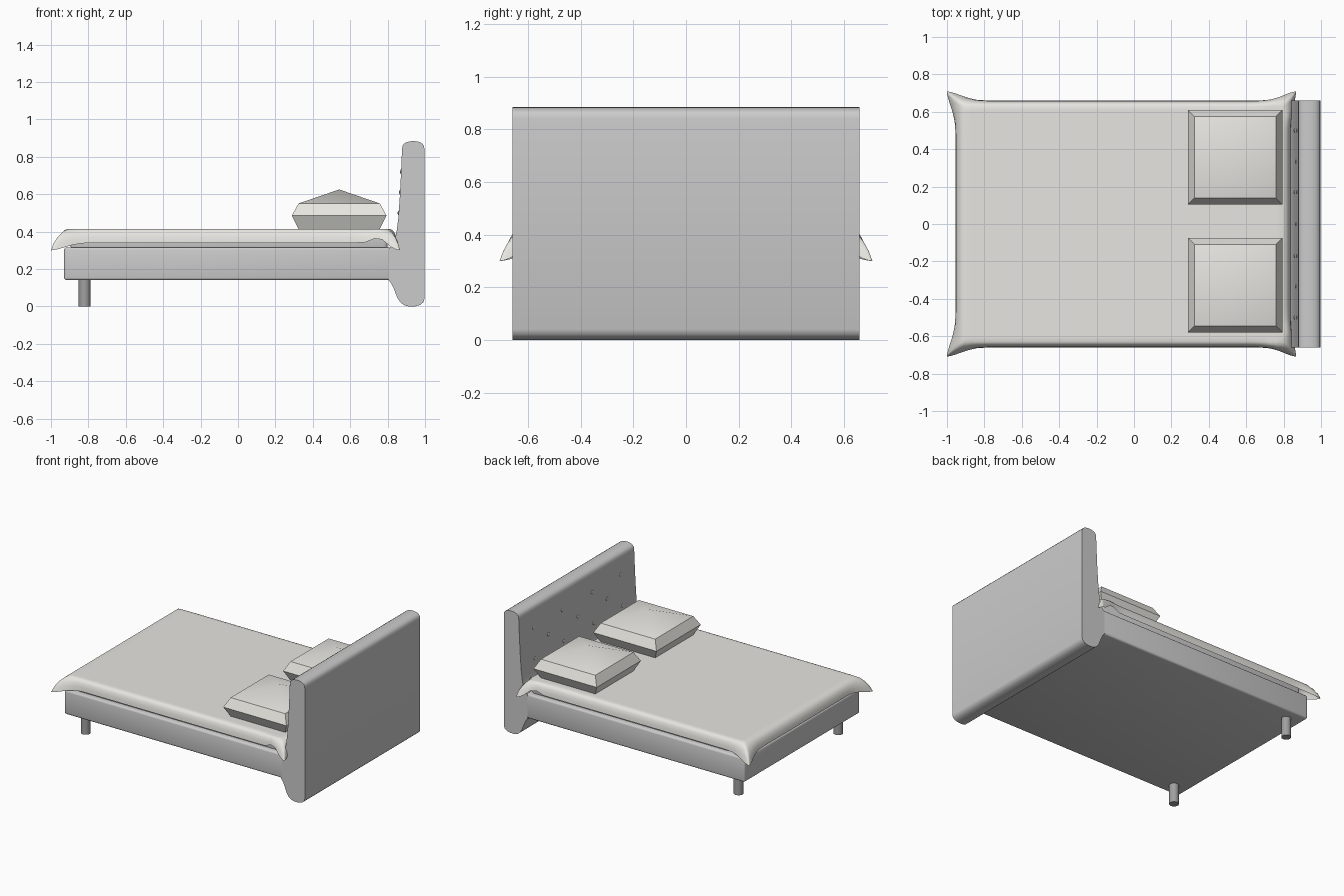
import bpy, bmesh
from math import sin, cos, pi, exp, hypot

if "Cube" in bpy.data.objects:
    bpy.data.objects.remove(bpy.data.objects["Cube"])


def material(name, c):
    m = bpy.data.materials.new(name)
    m.diffuse_color = (*c, 1)
    m.use_nodes = True
    m.node_tree.nodes["Principled BSDF"].inputs["Base Color"].default_value = m.diffuse_color
    return m


LINEN = material("linen", (0.80, 0.79, 0.75))
DARK = material("dark_leg", (0.35, 0.35, 0.35))


def mesh_object(name, verts, faces, mat=None, angle=35):
    me = bpy.data.meshes.new(name)
    me.from_pydata(verts, [], faces)
    bm = bmesh.new()
    bm.from_mesh(me)
    bmesh.ops.recalc_face_normals(bm, faces=bm.faces)
    bm.to_mesh(me)
    bm.free()
    ob = bpy.data.objects.new(name, me)
    bpy.context.collection.objects.link(ob)
    return finish(ob, mat, angle)


def finish(ob, mat=None, angle=35):
    if mat:
        ob.data.materials.append(mat)
    bpy.ops.object.select_all(action='DESELECT')
    ob.select_set(True)
    bpy.context.view_layer.objects.active = ob
    bpy.ops.object.shade_smooth_by_angle(angle=angle * pi / 180)
    return ob


def box(name, lo, hi, bevel, mat=None):
    bpy.ops.mesh.primitive_cube_add(size=1, location=[(a + b) / 2 for a, b in zip(lo, hi)])
    ob = bpy.context.object
    ob.name = name
    ob.scale = [b - a for a, b in zip(lo, hi)]
    bpy.ops.object.transform_apply(location=False, rotation=False, scale=True)
    mod = ob.modifiers.new("bevel", 'BEVEL')
    mod.width, mod.segments = bevel, 3
    bpy.ops.object.modifier_apply(modifier=mod.name)
    return finish(ob, mat)


# headboard: side profile extruded across the width
top = [(0.937 + 0.06 * cos(a * pi / 10), 0.84 + 0.044 * sin(a * pi / 10) ** 0.7) for a in range(11)]
profile = top + [(0.872, 0.72), (0.866, 0.60), (0.857, 0.47), (0.848, 0.40), (0.835, 0.34),
                 (0.805, 0.305), (0.805, 0.14), (0.820, 0.122), (0.835, 0.09), (0.850, 0.05),
                 (0.866, 0.024), (0.885, 0.008), (0.91, 0.0), (0.945, 0.0), (0.975, 0.008),
                 (0.991, 0.022), (0.997, 0.04)]
n, W = len(profile), 0.66
mesh_object("headboard", [(x, y, z) for y in (-W, W) for x, z in profile],
            [tuple(range(n)), tuple(range(n, 2 * n))] +
            [(i, (i + 1) % n, n + (i + 1) % n, n + i) for i in range(n)])

# headboard tufting buttons in staggered rows
for z, x, ys in ((0.72, 0.872, (-0.5, -0.17, 0.17, 0.5)), (0.61, 0.8665, (-0.335, 0, 0.335)),
                 (0.50, 0.859, (-0.5, -0.17, 0.17, 0.5))):
    for y in ys:
        bpy.ops.mesh.primitive_uv_sphere_add(segments=12, ring_count=8, radius=0.012, location=(x, y, z))
        ob = bpy.context.object
        ob.name = "headboard_button"
        ob.scale.x = 0.45
        finish(ob)

# bed frame and mattress
box("bed_frame", (-0.93, -W, 0.14), (0.83, W, 0.316), 0.014)
box("mattress", (-0.895, -0.625, 0.30), (0.80, 0.625, 0.408), 0.02)

# foot legs
for y in (-0.57, 0.57):
    bpy.ops.mesh.primitive_cylinder_add(vertices=24, radius=0.032, depth=0.15, location=(-0.82, y, 0.075))
    bpy.context.object.name = "foot_leg"
    finish(bpy.context.object, DARK)


# sheet: grid with a curved hem and flared corners
def axis(lo, hi, out_lo, out_hi):
    """(position, overhang 0..1) pairs from one hem to the other"""
    steps = [0.25, 0.5, 0.75, 1]
    inner = [0, 0.02, 0.04, 0.07, 0.1, 0.15, 0.25, 0.5]
    inner += [1 - t for t in inner[-2::-1]]
    return ([(lo - out_lo * sin(e * pi / 2), e) for e in steps[::-1]] +
            [(lo + (hi - lo) * t, 0) for t in inner] +
            [(hi + out_hi * sin(e * pi / 2), e) for e in steps])


xs = axis(-0.905, 0.795, 0.05, 0.043)
ys = axis(-0.63, 0.63, 0.03, 0.03)
verts = []
for x, ex in xs:
    for y, ey in ys:
        e = max(ex, ey)
        sx, sy = (1 if x > 0 else -1), (1 if y > 0 else -1)
        d = hypot(x - (0.838 if sx > 0 else -0.955), y - 0.66 * sy)
        w = e * exp(-(d / 0.075) ** 2)
        z = 0.415 - 0.075 * (1 - cos(e * pi / 2)) - 0.04 * w
        if sx > 0:
            z += 0.035 * e * exp(-((d - 0.09) / 0.04) ** 2)
        verts.append((x + sx * w * (0.028 if sx > 0 else 0.045), y + sy * w * 0.048, z))
m = len(ys)
mesh_object("sheet", verts, [(i * m + j, (i + 1) * m + j, (i + 1) * m + j + 1, i * m + j + 1)
                             for i in range(len(xs) - 1) for j in range(m - 1)], LINEN, 60)

# pillows: stacked square rings with a peaked top
for name, cy in (("pillow_left", -0.327), ("pillow_right", 0.357)):
    rings = [(0.218, 0.415), (0.253, 0.485), (0.218, 0.55)]
    verts = [(0.541 + r * sx, cy + r * sy, z) for r, z in rings
             for sx, sy in ((-1, -1), (1, -1), (1, 1), (-1, 1))] + [(0.541, cy, 0.625)]
    faces = [(0, 1, 2, 3)]
    for k in (0, 4):
        faces += [(k + i, k + (i + 1) % 4, k + 4 + (i + 1) % 4, k + 4 + i) for i in range(4)]
    faces += [(8 + i, 8 + (i + 1) % 4, 12) for i in range(4)]
    mesh_object(name, verts, faces, LINEN, 30)
